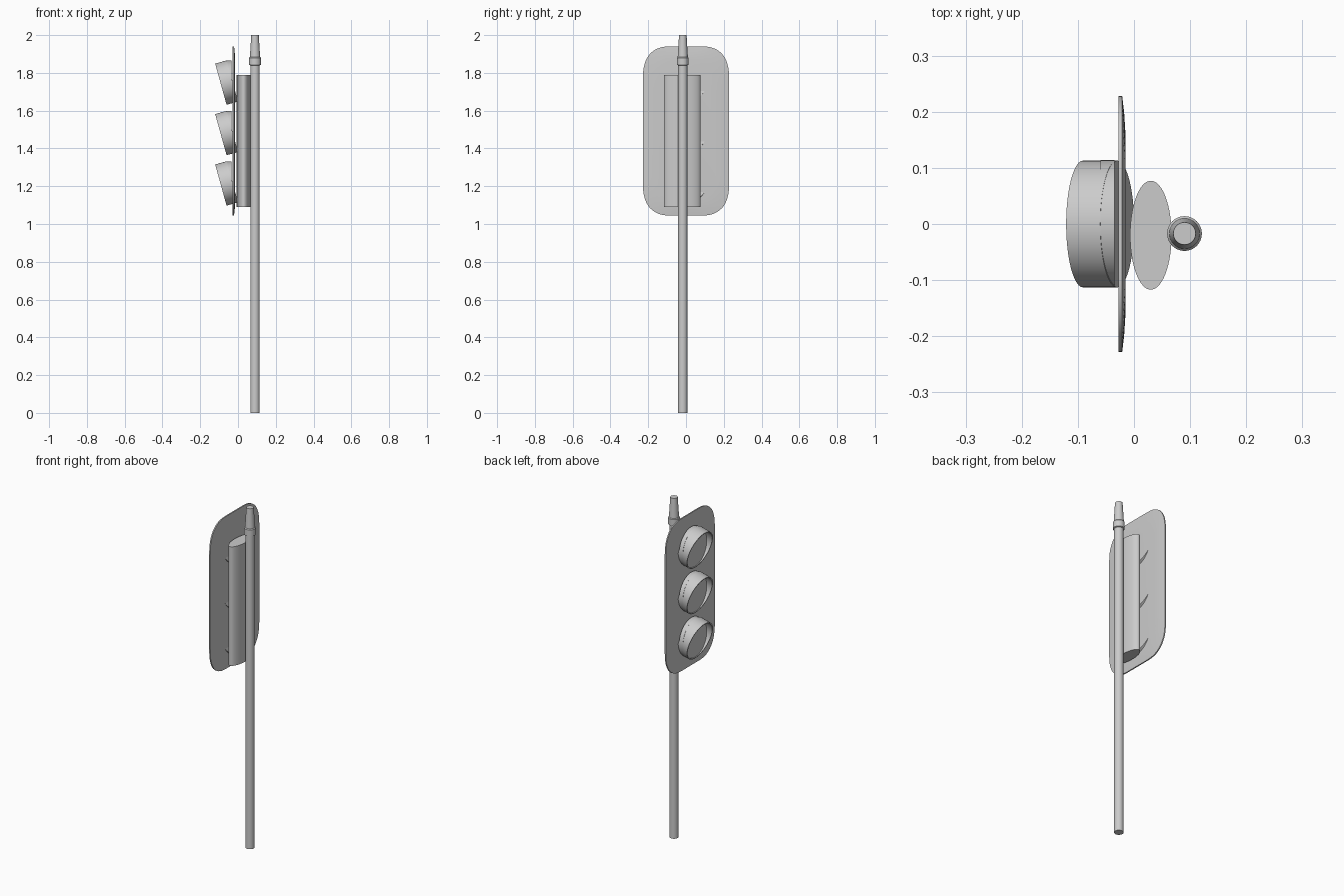
import bpy, bmesh, math
from mathutils import Matrix, Vector

if "Cube" in bpy.data.objects:
    bpy.data.objects.remove(bpy.data.objects["Cube"])


def finish(name, bm):
    bmesh.ops.recalc_face_normals(bm, faces=bm.faces[:])
    me = bpy.data.meshes.new(name)
    bm.to_mesh(me)
    bm.free()
    ob = bpy.data.objects.new(name, me)
    bpy.context.collection.objects.link(ob)
    bpy.ops.object.select_all(action='DESELECT')
    ob.select_set(True)
    bpy.context.view_layer.objects.active = ob
    bpy.ops.object.shade_smooth_by_angle(angle=math.radians(35))
    return ob


def loft(name, rings):
    """Skin a list of equal-length point rings and cap both ends."""
    bm = bmesh.new()
    loops = [[bm.verts.new(p) for p in ring] for ring in rings]
    n = len(loops[0])
    for a, b in zip(loops, loops[1:]):
        for i in range(n):
            j = (i + 1) % n
            bm.faces.new((a[i], a[j], b[j], b[i]))
    bm.faces.new(loops[0][::-1])
    bm.faces.new(loops[-1])
    return finish(name, bm)


def turned(name, profile, matrix, n=48, sx=1.0, sy=1.0):
    """Round part from (radius, height) pairs along local z."""
    rings = []
    for r, h in profile:
        rings.append([matrix @ Vector((sx * r * math.cos(2 * math.pi * i / n),
                                       sy * r * math.sin(2 * math.pi * i / n), h))
                      for i in range(n)])
    return loft(name, rings)


# Pole with a flared collar and tapered tip
turned("pole", [(0.025, 0), (0.025, 1.84), (0.031, 1.843), (0.031, 1.88),
                (0.027, 1.885), (0.02, 2.0)],
       Matrix.Translation((0.09, -0.017, 0)), 32)

# Oval housing behind the plate
turned("housing", [(1, 1.09), (1, 1.79)],
       Matrix.Translation((0.03, -0.02, 0)), 64, 0.037, 0.097)


# Backing plate: soft rounded rectangle, flat front, slightly domed back
def outline(x, inset):
    pts = []
    w, h, rw, rh = 0.228 - inset, 0.448 - inset, 0.15, 0.17
    for sy, sz, start in ((1, 1, 0), (-1, 1, 1), (-1, -1, 2), (1, -1, 3)):
        for k in range(13):
            a = (start + k / 12) * math.pi / 2
            c, s = abs(math.cos(a)) ** 0.8, abs(math.sin(a)) ** 0.8
            pts.append((x, sy * (w - rw + rw * c), 1.4925 + sz * (h - rh + rh * s)))
    return pts


loft("backplate", [outline(-0.028, 0.0), outline(-0.021, 0.0),
                   outline(-0.0175, 0.03), outline(-0.015, 0.07)])

# Three lamps: tilted open visor plus an upright lens drum
R, L = 0.113, 0.063
for label, z in (("top", 1.757), ("middle", 1.49), ("bottom", 1.223)):
    aim = (Matrix.Translation((-0.03, 0, z))
           @ Matrix.Rotation(math.radians(-90 - 15.5), 4, 'Y'))
    turned("visor_" + label, [(R, 0), (R, L), (R - 0.006, L), (R - 0.006, 0.006)], aim)
    drum = (Matrix.Translation((-0.035, 0.001, z - 0.005))
            @ Matrix.Rotation(math.radians(-90), 4, 'Y'))
    turned("lens_" + label, [(R, 0), (R, 0.025)], drum)
